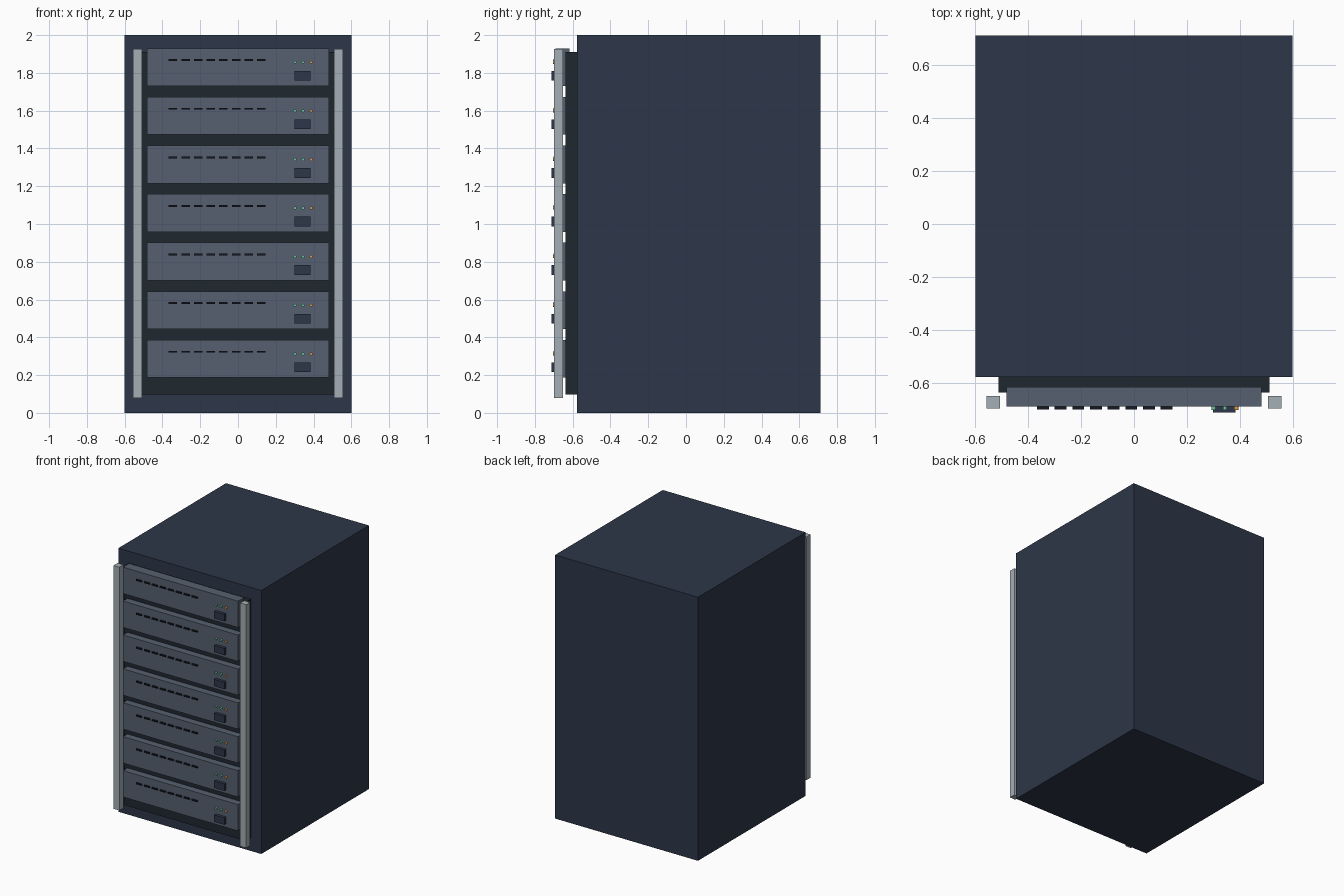
import bpy
import math

if "Cube" in bpy.data.objects:
    bpy.data.objects.remove(bpy.data.objects["Cube"])


def material(name, r, g, b):
    m = bpy.data.materials.new(name)
    m.diffuse_color = (r, g, b, 1)
    m.use_nodes = True
    m.node_tree.nodes["Principled BSDF"].inputs["Base Color"].default_value = m.diffuse_color
    return m


NAVY = material("navy_steel", 0.026, 0.037, 0.065)
DARK = material("dark_recess", 0.013, 0.020, 0.028)
SLATE = material("slate_panel", 0.093, 0.117, 0.162)
RAIL = material("light_metal", 0.37, 0.43, 0.46)
SLOT = material("slot_black", 0.007, 0.009, 0.016)
GREEN = material("green_light", 0.15, 0.55, 0.35)
AMBER = material("amber_light", 0.75, 0.33, 0.08)


def box(name, x, y, z, mat):
    """Box spanning the (min, max) pairs x, y and z."""
    bpy.ops.mesh.primitive_cube_add(size=1, location=[sum(p) / 2 for p in (x, y, z)])
    ob = bpy.context.object
    ob.name = name
    ob.scale = [p[1] - p[0] for p in (x, y, z)]
    bpy.ops.object.transform_apply(location=False, rotation=False, scale=True)
    ob.data.materials.append(mat)
    return ob


def status_light(name, x, z, mat):
    bpy.ops.mesh.primitive_cylinder_add(vertices=12, radius=0.008, depth=0.018,
                                        location=(x, -0.695, z),
                                        rotation=(math.pi / 2, 0, 0))
    ob = bpy.context.object
    ob.name = name
    ob.data.materials.append(mat)


# Cabinet body and the dark panel on its front
box("cabinet", (-0.6, 0.6), (-0.578, 0.713), (0, 2), NAVY)
box("front_recess_panel", (-0.512, 0.512), (-0.637, -0.57), (0.097, 1.91), DARK)

# Mounting rails at both sides
for side, x in (("left", -0.532), ("right", 0.532)):
    box(side + "_rail", (x - 0.025, x + 0.025), (-0.698, -0.65), (0.08, 1.926), RAIL)

# Seven rack units with vents, lights and a latch
for i in range(7):
    zc = 0.2865 + 0.2573 * i
    n = str(i + 1)
    box("rack_unit_" + n, (-0.483, 0.483), (-0.69, -0.616), (zc - 0.1, zc + 0.1), SLATE)
    for k in range(8):
        x = -0.367 + 0.0668 * k
        box(f"vent_slot_{n}_{k + 1}", (x, x + 0.045), (-0.701, -0.688),
            (zc + 0.032, zc + 0.042), SLOT)
    for k, mat in enumerate((GREEN, GREEN, AMBER)):
        status_light(f"status_light_{n}_{k + 1}", 0.302 + 0.0425 * k, zc + 0.026, mat)
    box("latch_" + n, (0.298, 0.384), (-0.713, -0.689), (zc - 0.071, zc - 0.019), NAVY)
